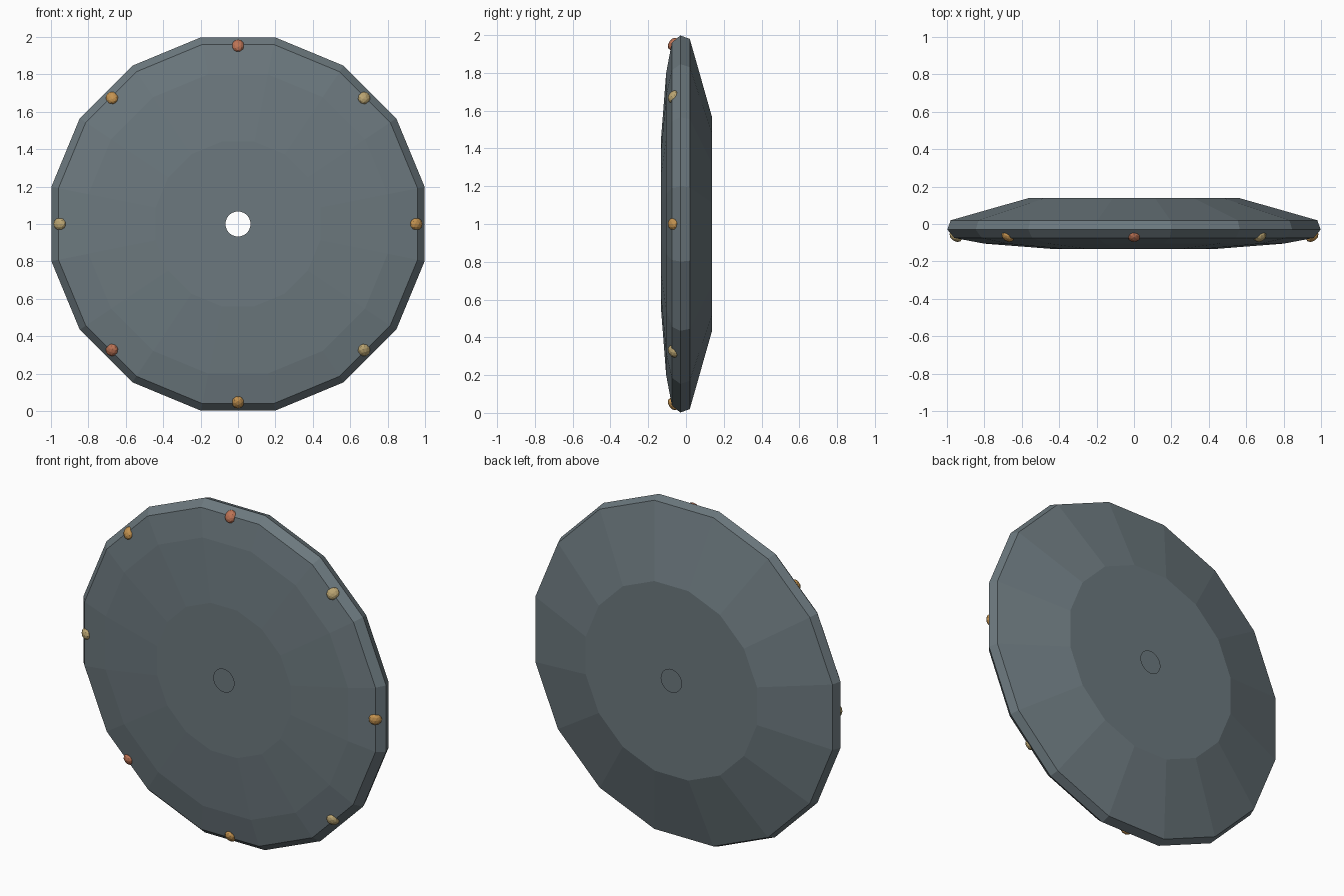
import bpy, bmesh, math
from mathutils import Matrix

if "Cube" in bpy.data.objects:
    bpy.data.objects.remove(bpy.data.objects["Cube"])

SIDES = 16
CENTRE_Z = 1.0


def material(name, rgb):
    m = bpy.data.materials.new(name)
    m.diffuse_color = (*rgb, 1)
    m.use_nodes = True
    m.node_tree.nodes["Principled BSDF"].inputs["Base Color"].default_value = m.diffuse_color
    return m


def make_object(name, bm, mat):
    me = bpy.data.meshes.new(name)
    bm.to_mesh(me)
    bm.free()
    me.materials.append(mat)
    ob = bpy.data.objects.new(name, me)
    bpy.context.collection.objects.link(ob)
    return ob


def ring(bm, radius, y, count, offset=0.5):
    step = math.tau / count
    return [bm.verts.new((radius * math.cos((i + offset) * step), y,
                          CENTRE_Z + radius * math.sin((i + offset) * step)))
            for i in range(count)]


slate = material("slate", (0.15, 0.19, 0.21))
amber = material("amber", (0.55, 0.29, 0.08))
sand = material("sand", (0.50, 0.38, 0.17))
rust = material("rust", (0.50, 0.17, 0.09))

# Disc: 16-sided profile (flat-to-centre distance, y), front to back
profile = [(0.44, -0.133), (0.80, -0.105), (0.96, -0.075),
           (0.998, -0.03), (0.98, 0.02), (0.565, 0.138)]
bm = bmesh.new()
rings = [ring(bm, a / math.cos(math.pi / SIDES), y, SIDES) for a, y in profile]
for r0, r1 in zip(rings, rings[1:]):
    for i in range(SIDES):
        j = (i + 1) % SIDES
        bm.faces.new((r0[i], r0[j], r1[j], r1[i]))

# Flat front and back, each with an open round centre hole
for outer in (rings[0], rings[-1]):
    hole = ring(bm, 0.067, outer[0].co.y, SIDES * 2, 1.0)
    for i in range(SIDES):
        bm.faces.new((outer[i], outer[(i + 1) % SIDES],
                      hole[(2 * i + 2) % (2 * SIDES)], hole[2 * i + 1], hole[2 * i]))
bmesh.ops.recalc_face_normals(bm, faces=bm.faces)
make_object("disc", bm, slate)

# Small faceted studs set round the front rim, anticlockwise from the right
colours = [amber, sand, rust, amber, sand, rust, amber, sand]
for i, mat in enumerate(colours):
    bm = bmesh.new()
    bmesh.ops.create_icosphere(bm, subdivisions=2, radius=1.0)
    place = (Matrix.Translation((0, 0, CENTRE_Z))
             @ Matrix.Rotation(-i * math.tau / 8, 4, 'Y')
             @ Matrix.Translation((0.953, -0.067, 0))
             @ Matrix.Rotation(math.radians(35), 4, 'Z')
             @ Matrix.Diagonal((0.037, 0.025, 0.034, 1)))
    bmesh.ops.transform(bm, matrix=place, verts=bm.verts)
    make_object(f"rim_stud_{i + 1}", bm, mat)
